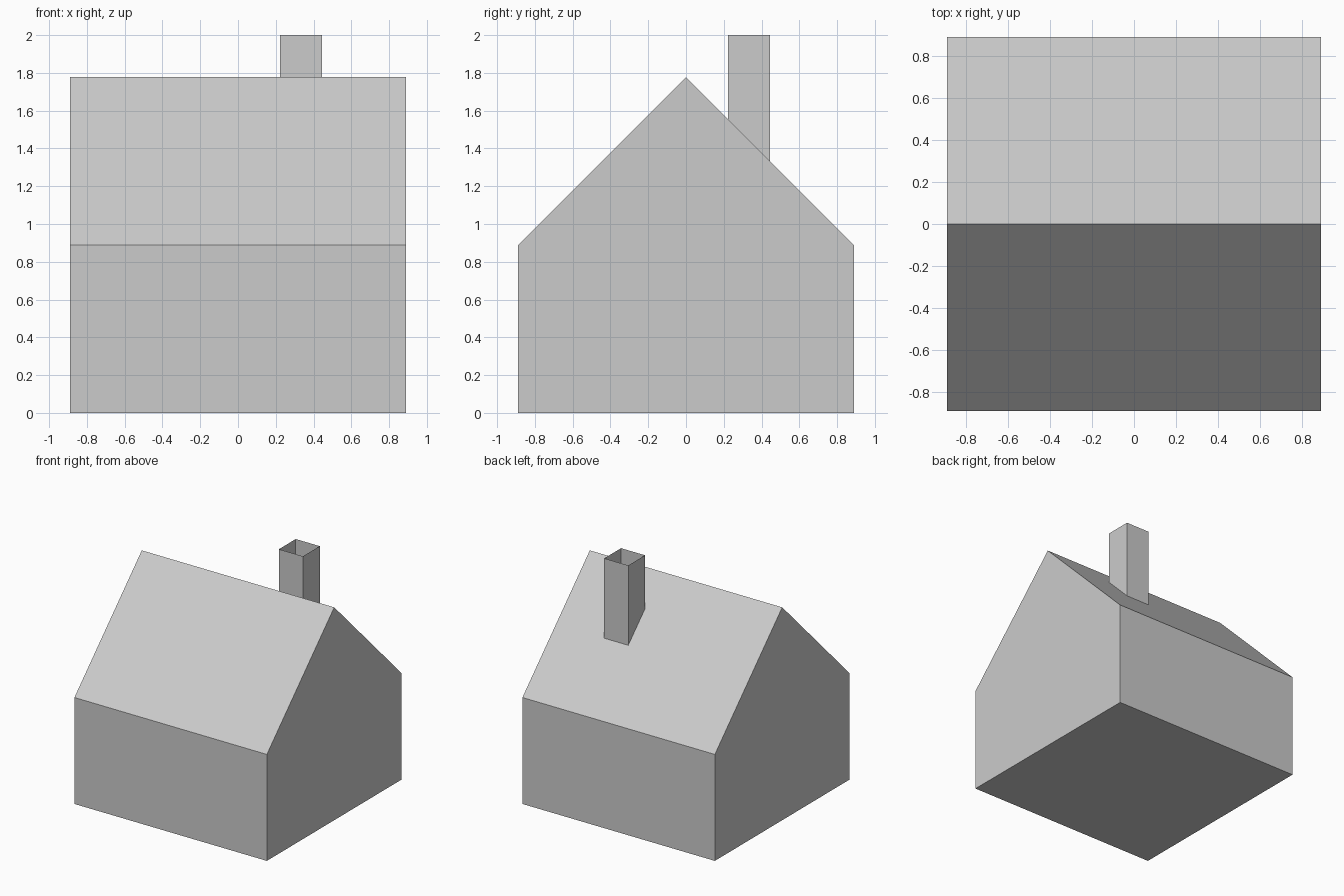
import bpy, bmesh

if "Cube" in bpy.data.objects:
    bpy.data.objects.remove(bpy.data.objects["Cube"])

U = 2 / 9  # design unit: the whole model is nine units tall


def make_object(name, bm):
    mesh = bpy.data.meshes.new(name)
    bm.to_mesh(mesh)
    bm.free()
    obj = bpy.data.objects.new(name, mesh)
    bpy.context.collection.objects.link(obj)
    return obj


# House body: gable profile in the y-z plane, extruded along x
gable = [(-4, 0), (4, 0), (4, 4), (0, 8), (-4, 4)]
bm = bmesh.new()
end = bm.faces.new([bm.verts.new((-4 * U, y * U, z * U)) for y, z in gable])
ext = bmesh.ops.extrude_face_region(bm, geom=[end], use_keep_orig=True)
moved = [v for v in ext["geom"] if isinstance(v, bmesh.types.BMVert)]
bmesh.ops.translate(bm, verts=moved, vec=(8 * U, 0, 0))
bmesh.ops.recalc_face_normals(bm, faces=bm.faces)
make_object("house_body", bm)

# Chimney: open thin square tube whose lower edge follows the roof slope
bm = bmesh.new()
corners = [(1, 1), (2, 1), (2, 2), (1, 2)]
low = [bm.verts.new((x * U, y * U, (8 - y) * U)) for x, y in corners]
top = [bm.verts.new((x * U, y * U, 9 * U)) for x, y in corners]
for i in range(4):
    j = (i + 1) % 4
    bm.faces.new((low[i], low[j], top[j], top[i]))
make_object("chimney", bm)
